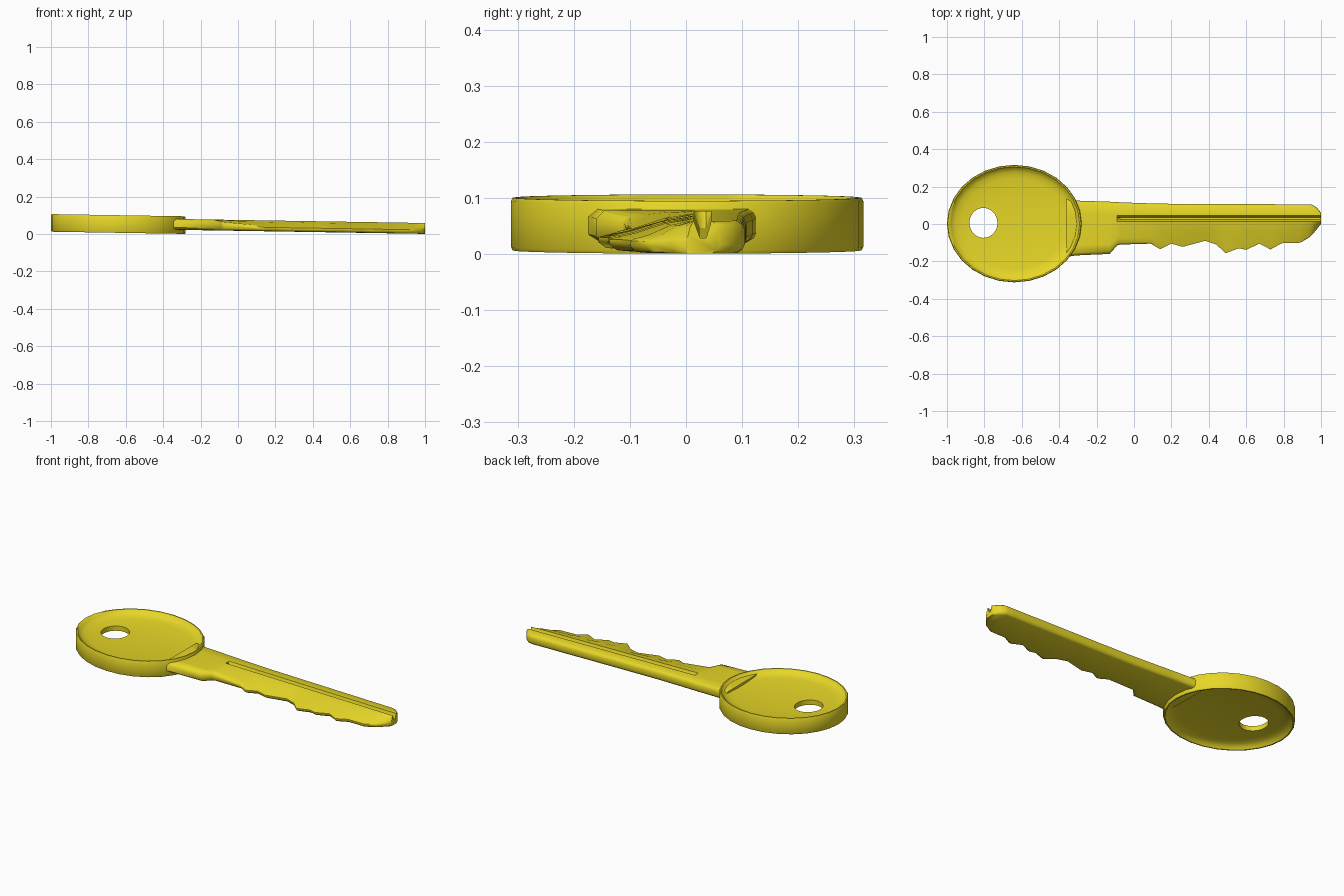
import bpy, bmesh
from math import cos, sin, pi, radians

if "Cube" in bpy.data.objects:
    bpy.data.objects.remove(bpy.data.objects["Cube"])

brass = bpy.data.materials.new("brass")
brass.diffuse_color = (0.8, 0.68, 0.02, 1)
brass.use_nodes = True
brass.node_tree.nodes["Principled BSDF"].inputs["Base Color"].default_value = brass.diffuse_color


def mid(x):
    # the whole key leans slightly down towards the tip
    return 0.046 - 0.0163 * x


def loft(name, rings, closed, angle):
    """Skin a list of equal point loops; closed joins last to first, else caps."""
    bm = bmesh.new()
    loops = [[bm.verts.new((x, y, z + mid(x))) for x, y, z in r] for r in rings]
    n = len(loops[0])
    pairs = list(zip(loops, loops[1:]))
    if closed:
        pairs.append((loops[-1], loops[0]))
    else:
        bm.faces.new(loops[0])
        bm.faces.new(loops[-1])
    for a, b in pairs:
        for i in range(n):
            j = (i + 1) % n
            bm.faces.new((a[i], a[j], b[j], b[i]))
    bmesh.ops.recalc_face_normals(bm, faces=bm.faces)
    me = bpy.data.meshes.new(name)
    bm.to_mesh(me)
    bm.free()
    ob = bpy.data.objects.new(name, me)
    bpy.context.collection.objects.link(ob)
    me.materials.append(brass)
    bpy.ops.object.select_all(action='DESELECT')
    ob.select_set(True)
    bpy.context.view_layer.objects.active = ob
    bpy.ops.object.shade_smooth_by_angle(angle=radians(angle))
    return ob


# Oval head: thin rim, dished faces on both sides, off-centre hole
N = 28


def oval(cx, cy, rx, ry, z):
    return [(cx + rx * cos(2 * pi * i / N), cy + ry * sin(2 * pi * i / N), z - 0.003)
            for i in range(N)]


profile = [(1.0, 0.041), (0.99, 0.047), (0.97, 0.047), (0.94, 0.034),
           (0.88, 0.024), (0.78, 0.018)]
top = [oval(-0.64, 0.002, 0.36 * s, 0.314 * s, z) for s, z in profile]
hole = [oval(-0.805, 0.006, 0.075, 0.08, z) for z in (0.014, -0.014)]
bottom = [oval(-0.64, 0.002, 0.36 * s, 0.314 * s, -z) for s, z in reversed(profile)]
loft("head", top + hole + bottom, True, 50)

# Shank and toothed blade: x, lower edge y, upper edge y, groove 0..1, taper 0..1
stations = [
    (-0.36, -0.176, 0.14, 0, 0), (-0.31, -0.168, 0.125, 0, 0),
    (-0.13, -0.16, 0.119, 0, 0), (-0.09, -0.114, 0.117, 0, 0.25),
    (-0.075, -0.11, 0.116, 1, 0.35), (0.09, -0.105, 0.11, 1, 0.8),
] + [(x, yb, yt, 1, 1) for x, yb, yt in (
    (0.14, -0.135, 0.109), (0.20, -0.105, 0.108), (0.26, -0.122, 0.108),
    (0.38, -0.09, 0.107), (0.44, -0.11, 0.107), (0.49, -0.156, 0.107),
    (0.56, -0.13, 0.106), (0.60, -0.138, 0.106), (0.67, -0.105, 0.106),
    (0.73, -0.136, 0.106), (0.79, -0.103, 0.105), (0.89, -0.10, 0.105),
    (0.94, -0.07, 0.105), (0.955, -0.055, 0.102), (0.98, -0.025, 0.085),
    (1.0, 0.0, 0.06))]
H = 0.029


def section(x, yb, yt, g, t):
    def across(f):
        return 0.012 + (yb - 0.012) * f
    pts = [
        (yt, H - 0.016), (yt - 0.005, H - 0.006), (yt - 0.014, H),
        (0.045, H), (0.036, H - 0.03 * g), (0.025, H - 0.03 * g), (0.014, H),
        (across(0.35), H - 0.009 * t), (across(0.7), H - 0.026 * t),
        (across(0.92), H - 0.033 * t), (yb, H - 0.014 - 0.023 * t),
        (yb, -H + 0.012), (across(0.92), -H + 0.002), (across(0.8), -H),
        (yt - 0.014, -H), (yt - 0.005, -H + 0.006), (yt, -H + 0.016),
    ]
    return [(x, y, z) for y, z in pts]


loft("blade", [section(*s) for s in stations], False, 50)
